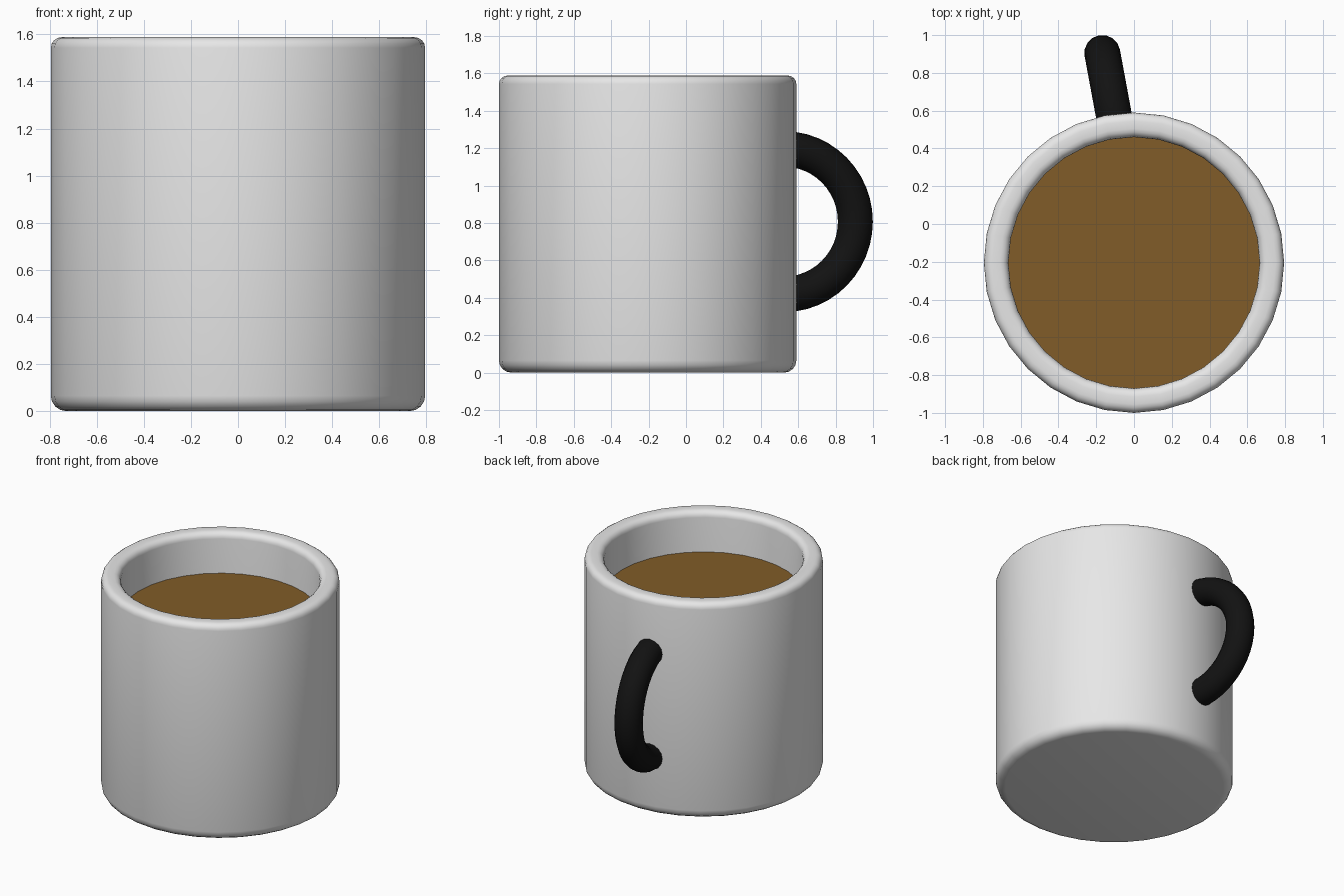
import bpy, bmesh, math
from mathutils import Vector

if "Cube" in bpy.data.objects:
    bpy.data.objects.remove(bpy.data.objects["Cube"])

CUP = Vector((0, -0.205, 0))
SIDES = 32


def material(name, rgb):
    m = bpy.data.materials.new(name)
    m.diffuse_color = (*rgb, 1)
    m.use_nodes = True
    m.node_tree.nodes["Principled BSDF"].inputs["Base Color"].default_value = m.diffuse_color
    return m


def finish(name, bm, mat):
    bmesh.ops.recalc_face_normals(bm, faces=bm.faces)
    mesh = bpy.data.meshes.new(name)
    bm.to_mesh(mesh)
    bm.free()
    ob = bpy.data.objects.new(name, mesh)
    bpy.context.collection.objects.link(ob)
    mesh.materials.append(mat)
    bpy.ops.object.select_all(action='DESELECT')
    ob.select_set(True)
    bpy.context.view_layer.objects.active = ob
    bpy.ops.object.shade_smooth_by_angle(angle=math.radians(35))
    return ob


def arc(cx, cz, r, a0, a1, n=4):
    angles = [math.radians(a0 + (a1 - a0) * i / n) for i in range(n + 1)]
    return [(cx + r * math.cos(a), cz + r * math.sin(a)) for a in angles]


def lathe(name, profile, mat):
    bm = bmesh.new()
    vs = [bm.verts.new(CUP + Vector((0, r, z))) for r, z in profile]
    es = [bm.edges.new(p) for p in zip(vs, vs[1:])]
    bmesh.ops.spin(bm, geom=vs + es, cent=CUP, axis=(0, 0, 1),
                   angle=math.tau, steps=SIDES)
    bmesh.ops.remove_doubles(bm, verts=bm.verts, dist=1e-4)
    return finish(name, bm, mat)


ceramic = material("light grey ceramic", (0.8, 0.8, 0.8))
brown = material("coffee brown", (0.22, 0.107, 0.021))
black = material("black", (0.006, 0.006, 0.006))

# Cup: rounded foot, straight wall, rounded rim, hollow inside
R, RI, H = 0.795, 0.665, 1.588
profile = ([(0, 0)] + arc(R - 0.065, 0.065, 0.065, -90, 0)
           + arc(R - 0.045, H - 0.045, 0.045, 0, 90)
           + arc(RI + 0.045, H - 0.045, 0.045, 90, 180)
           + [(RI, 0.13), (0, 0.13)])
lathe("cup", profile, ceramic)

# Coffee surface
lathe("coffee", [(0, 1.29), (RI + 0.003, 1.29)], brown)

# Handle: half ring, slightly turned, with its ends buried in the wall
centre = Vector((-0.097, 0.523, 0.807))
tilt = math.radians(10.5)
out = Vector((-math.sin(tilt), math.cos(tilt), 0))
side = Vector((math.cos(tilt), math.sin(tilt), 0))
up = Vector((0, 0, 1))
MAJOR, TUBE, STEPS, RING = 0.389, 0.095, 24, 16
bm = bmesh.new()
rings = []
for i in range(STEPS + 1):
    a = -math.pi / 2 + math.pi * i / STEPS
    d = out * math.cos(a) + up * math.sin(a)
    rings.append([bm.verts.new(centre + d * (MAJOR + TUBE * math.cos(b))
                               + side * TUBE * math.sin(b))
                  for b in (math.tau * j / RING for j in range(RING))])
for r0, r1 in zip(rings, rings[1:]):
    for j in range(RING):
        k = (j + 1) % RING
        bm.faces.new((r0[j], r0[k], r1[k], r1[j]))
bm.faces.new(rings[0])
bm.faces.new(rings[-1])
finish("handle", bm, black)
